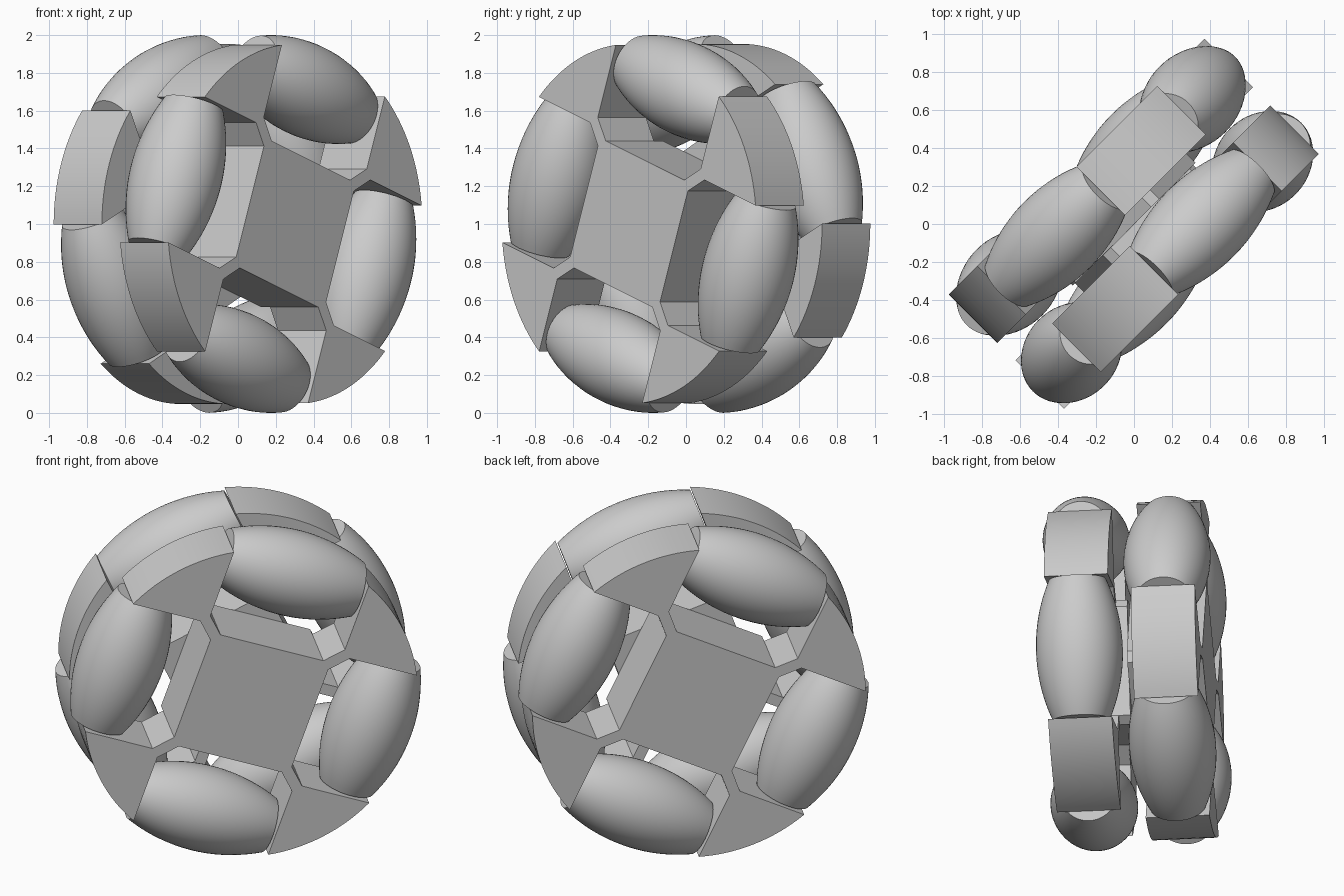
import bpy, bmesh
from math import sin, cos, pi, radians, sqrt
from mathutils import Vector

cube = bpy.data.objects.get("Cube")
if cube:
    bpy.data.objects.remove(cube, do_unlink=True)

grey = bpy.data.materials.new("plain_grey")
grey.use_nodes = True
grey.diffuse_color = (0.6, 0.6, 0.6, 1)
grey.node_tree.nodes["Principled BSDF"].inputs["Base Color"].default_value = (0.6, 0.6, 0.6, 1)

# Wheel frame: across the wheel, along the axle, up
ACROSS = Vector((1, 1, 0)).normalized()
AXLE = Vector((1, -1, 0)).normalized()
UP = Vector((0, 0, 1))

HUB = 0.357          # half side of the square hub
NECK = 0.032         # half width of each neck
APEX = 0.578         # radius where the wedge sides would meet
RIM = 0.953          # wedge outer radius
SPAN = radians(19.6)  # half angle of a wedge rim
INNER, OUTER = 0.066, 0.427
MID = (INNER + OUTER) / 2
ROLLER_R, ROLLER_HALF = 0.245, 0.402
ROLLER_DIST = 1 - ROLLER_R


def place(radial, tangent, depth, angle):
    """Point given along and across a spoke at an angle in the wheel."""
    u = radial * cos(angle) - tangent * sin(angle)
    v = radial * sin(angle) + tangent * cos(angle)
    return ACROSS * u + AXLE * depth + UP * (v + 1)


def finish(name, bm):
    bmesh.ops.recalc_face_normals(bm, faces=bm.faces)
    mesh = bpy.data.meshes.new(name)
    bm.to_mesh(mesh)
    bm.free()
    mesh.materials.append(grey)
    ob = bpy.data.objects.new(name, mesh)
    bpy.context.collection.objects.link(ob)
    bpy.ops.object.select_all(action='DESELECT')
    ob.select_set(True)
    bpy.context.view_layer.objects.active = ob
    bpy.ops.object.shade_smooth_by_angle(angle=radians(30))


def prism(name, outline, start, end):
    """Extrude (radial, tangent, angle) points along the axle."""
    bm = bmesh.new()
    caps = [[bm.verts.new(place(r, t, d, a)) for r, t, a in outline] for d in (start, end)]
    for cap in caps:
        bm.faces.new(cap)
    n = len(outline)
    for i in range(n):
        j = (i + 1) % n
        bm.faces.new((caps[0][i], caps[0][j], caps[1][j], caps[1][i]))
    finish(name, bm)


def roller(name, angle, depth, rings=24, sides=48):
    """Barrel whose outer profile follows the wheel's rolling circle."""
    bm = bmesh.new()
    loops = []
    for i in range(rings + 1):
        t = ROLLER_HALF * (2 * i / rings - 1)
        r = sqrt(1 - t * t) - ROLLER_DIST
        loops.append([bm.verts.new(place(ROLLER_DIST + r * cos(2 * pi * k / sides), t,
                                         depth + r * sin(2 * pi * k / sides), angle))
                      for k in range(sides)])
    for a, b in zip(loops, loops[1:]):
        for k in range(sides):
            m = (k + 1) % sides
            bm.faces.new((a[k], a[m], b[m], b[k]))
    bm.faces.new(loops[0])
    bm.faces.new(loops[-1])
    finish(name, bm)


# Two wheels, half a spoke step apart
for label, side, turn in (("front", 1, radians(25.5)), ("back", -1, radians(70.5))):
    spokes = [turn + k * pi / 2 for k in range(4)]

    # Hub, necks and rim wedges in one frame
    outline = []
    for a in spokes:
        root, tip = HUB * sqrt(2) - NECK, APEX + NECK
        outline += [(root, -NECK, a), (tip, -NECK, a)]
        for i in range(17):
            s = SPAN * (i / 8 - 1)
            outline.append((RIM * cos(s), RIM * sin(s), a))
        outline += [(tip, NECK, a), (root, NECK, a)]
    prism(label + "_wheel_frame", outline, side * INNER, side * OUTER)

    # Hub extension that joins the two wheels
    root = HUB * sqrt(2) - NECK
    joint = [(root, t, a) for a in spokes for t in (-NECK, NECK)]
    prism(label + "_hub_joint", joint, 0, side * INNER)

    # Barrel rollers between the wedges
    for k, a in enumerate(spokes):
        roller(f"{label}_roller_{k + 1}", a + pi / 4, side * MID)
